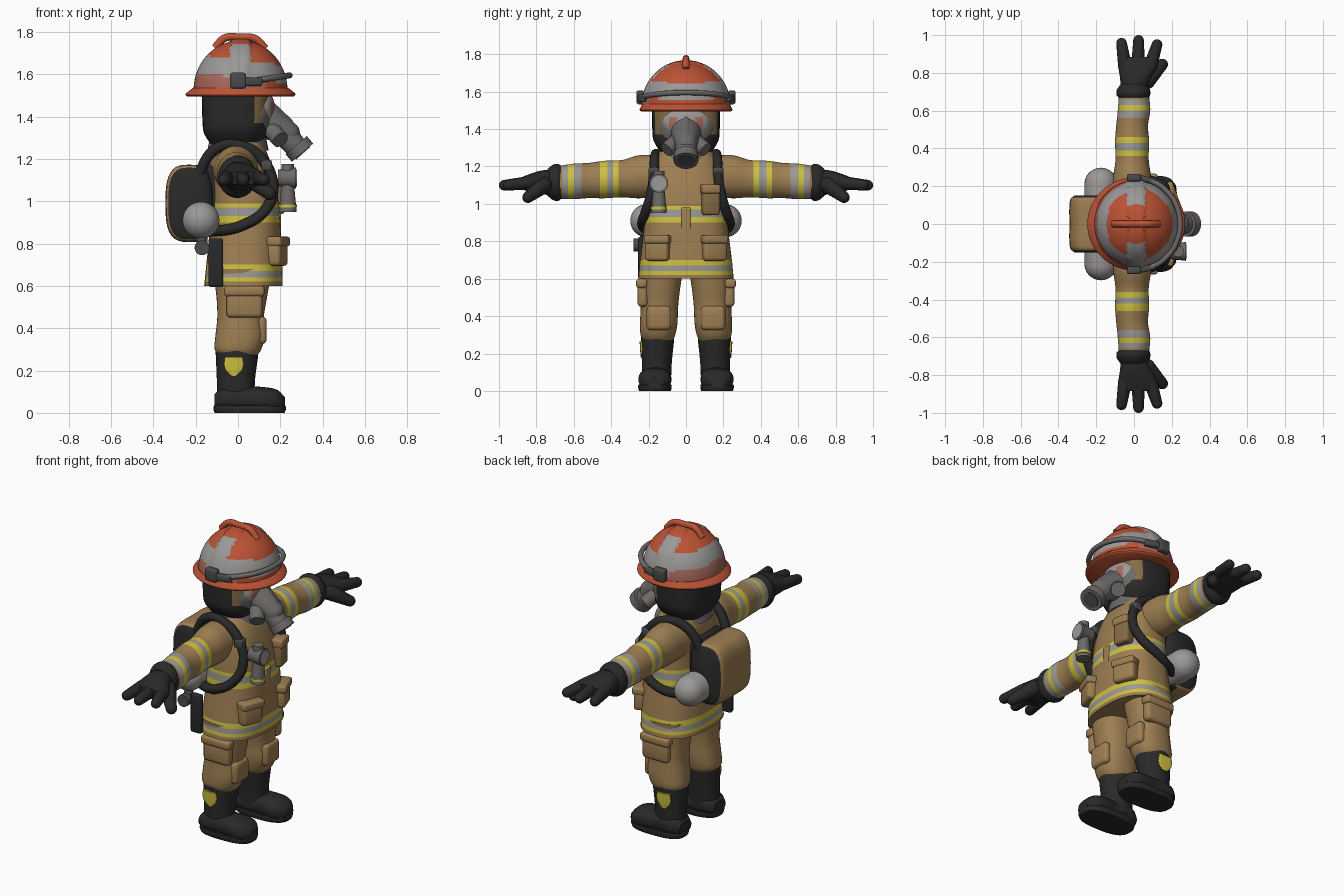
import bpy, bmesh, math
from mathutils import Vector, Matrix

if "Cube" in bpy.data.objects:
    bpy.data.objects.remove(bpy.data.objects["Cube"])

COLOURS = {
    "tan": (.34, .21, .085), "black": (.022, .022, .023), "red": (.5, .085, .035),
    "pink": (.4, .14, .11), "yellow": (.62, .53, .05), "silver": (.33, .32, .31),
    "grey": (.15, .145, .14), "dark grey": (.07, .07, .07), "brown": (.24, .15, .06)}
MATS = {}
for label, rgb in COLOURS.items():
    m = bpy.data.materials.new(label)
    m.use_nodes = True
    m.diffuse_color = (*rgb, 1)
    m.node_tree.nodes["Principled BSDF"].inputs["Base Color"].default_value = (*rgb, 1)
    MATS[label] = m


def finish(name, bm, colour):
    """Turn a bmesh into an object; colour is a name or a rule on face centres."""
    bmesh.ops.recalc_face_normals(bm, faces=bm.faces)
    me = bpy.data.meshes.new(name)
    slots = []
    for f in bm.faces:
        c = colour(f.calc_center_median()) if callable(colour) else colour
        if c not in slots:
            slots.append(c)
            me.materials.append(MATS[c])
        f.material_index = slots.index(c)
    bm.to_mesh(me)
    bm.free()
    ob = bpy.data.objects.new(name, me)
    bpy.context.collection.objects.link(ob)
    bpy.ops.object.select_all(action='DESELECT')
    ob.select_set(True)
    bpy.context.view_layer.objects.active = ob
    bpy.ops.object.shade_smooth_by_angle(angle=math.radians(40))
    return ob


def spline(st, t):
    """Smooth interpolation of stations (t, values...)."""
    i = max(k for k in range(len(st) - 1) if st[k][0] <= t + 1e-9)
    def slope(k, j):
        a, b = st[max(k - 1, 0)], st[min(k + 1, len(st) - 1)]
        return (b[j] - a[j]) / (b[0] - a[0])
    h = st[i + 1][0] - st[i][0]
    u = (t - st[i][0]) / h
    return [(2*u**3 - 3*u*u + 1) * st[i][j] + (3*u*u - 2*u**3) * st[i + 1][j]
            + h * ((u**3 - 2*u*u + u) * slope(i, j) + (u**3 - u*u) * slope(i + 1, j))
            for j in range(1, 5)]


def loft(name, axis, st, colour, e=2.0, n=40, step=.01, side=1):
    """Superellipse sections along an axis; stations are (t, centre a, b, radius a, b)."""
    bm = bmesh.new()
    count = max(2, round((st[-1][0] - st[0][0]) / step))
    rings = []
    for k in range(count + 1):
        t = st[0][0] + (st[-1][0] - st[0][0]) * k / count
        a, b, ra, rb = spline(st, t)
        ring = []
        for i in range(n):
            c, s = math.cos(math.tau * i / n), math.sin(math.tau * i / n)
            p = a + ra * math.copysign(abs(c) ** (2 / e), c)
            q = b + rb * math.copysign(abs(s) ** (2 / e), s)
            x, y, z = {"x": (t, p, q), "y": (p, t, q), "z": (p, q, t)}[axis]
            ring.append(bm.verts.new((x, y * side, z)))
        rings.append(ring)
    for r, s in zip(rings, rings[1:]):
        for i in range(n):
            bm.faces.new((r[i], r[(i + 1) % n], s[(i + 1) % n], s[i]))
    bm.faces.new(rings[0])
    bm.faces.new(rings[-1])
    return finish(name, bm, colour)


def box(name, loc, size, colour, bevel=.015, yaw=0, pitch=0):
    bm = bmesh.new()
    bmesh.ops.create_cube(bm, size=1)
    bmesh.ops.scale(bm, vec=size, verts=bm.verts)
    bmesh.ops.bevel(bm, geom=bm.edges[:], offset=bevel, segments=3, affect='EDGES', profile=.5)
    bm.transform(Matrix.Translation(loc) @ Matrix.Rotation(yaw, 4, 'Z') @ Matrix.Rotation(pitch, 4, 'Y'))
    return finish(name, bm, colour)


def ball(name, loc, radii, colour):
    bm = bmesh.new()
    bmesh.ops.create_uvsphere(bm, u_segments=32, v_segments=20, radius=1)
    bm.transform(Matrix.Translation(loc) @ Matrix.Diagonal((*radii, 1)))
    return finish(name, bm, colour)


def rod(name, p, q, r, colour, r2=None, rounded=True):
    """Capsule or cone from p to q."""
    p, q, bm = Vector(p), Vector(q), bmesh.new()
    d, r2 = q - p, r if r2 is None else r2
    if rounded:
        bmesh.ops.create_uvsphere(bm, u_segments=24, v_segments=15, radius=1)
        for v in bm.verts:
            v.co = v.co * r2 + Vector((0, 0, d.length)) if v.co.z > 0 else v.co * r
    else:
        bmesh.ops.create_cone(bm, cap_ends=True, segments=28, radius1=r, radius2=r2, depth=d.length)
        bmesh.ops.translate(bm, vec=(0, 0, d.length / 2), verts=bm.verts)
    bm.transform(Matrix.Translation(p) @ d.to_track_quat('Z', 'Y').to_matrix().to_4x4())
    return finish(name, bm, colour)


def tube(name, pts, r, colour):
    cu = bpy.data.curves.new(name, 'CURVE')
    cu.dimensions, cu.bevel_depth, cu.bevel_resolution, cu.use_fill_caps = '3D', r, 4, True
    sp = cu.splines.new('BEZIER')
    sp.bezier_points.add(len(pts) - 1)
    for b, p in zip(sp.bezier_points, pts):
        b.co = p
        b.handle_left_type = b.handle_right_type = 'AUTO'
    ob = bpy.data.objects.new(name, cu)
    bpy.context.collection.objects.link(ob)
    cu.materials.append(MATS[colour])
    bpy.ops.object.select_all(action='DESELECT')
    ob.select_set(True)
    bpy.context.view_layer.objects.active = ob
    bpy.ops.object.convert(target='MESH')
    bpy.ops.object.shade_smooth()


def bands(v, table, base="tan"):
    return next((c for lo, hi, c in table if lo < v < hi), base)


# Jacket with reflective bands, and collar
JACKET = [(.62, .64, "yellow"), (.64, .67, "silver"), (.67, .70, "yellow"),
          (.90, .93, "yellow"), (.93, .97, "silver"), (.97, .99, "yellow")]
loft("jacket", "z", [(.6, .025, 0, .185, .255), (.7, .03, 0, .18, .245), (.9, .035, 0, .165, .222),
     (1.05, .03, 0, .155, .215), (1.18, .01, 0, .145, .2), (1.26, 0, 0, .125, .155),
     (1.3, 0, 0, .11, .12)], lambda c: bands(c.z, JACKET), e=2.5, n=56)
loft("collar", "z", [(1.24, 0, 0, .145, .15), (1.29, 0, 0, .135, .14), (1.33, 0, 0, .13, .135)], "grey")
box("jacket_closure", (.193, 0, .8), (.02, .05, .36), lambda c: bands(c.z, JACKET), .006)

# Arms, gloves, legs and boots, one of each per side
SLEEVE = [(.36, .39, "yellow"), (.39, .425, "silver"), (.425, .46, "yellow"),
          (.56, .6, "silver"), (.6, .63, "yellow"), (.63, .66, "silver")]
for s, side in ((1, "left"), (-1, "right")):
    loft(side + "_sleeve", "y", [(.1, -.01, 1.15, .11, .11), (.25, -.01, 1.145, .1, .115),
         (.34, -.01, 1.135, .088, .1), (.44, -.01, 1.13, .09, .1), (.52, -.01, 1.125, .084, .094),
         (.6, 0, 1.12, .086, .095), (.68, 0, 1.115, .08, .088)],
         lambda c: bands(abs(c.y), SLEEVE), side=s)
    loft(side + "_glove_cuff", "y", [(.66, 0, 1.115, .07, .08), (.68, -.003, 1.115, .088, .098),
         (.71, -.003, 1.115, .088, .095), (.74, 0, 1.115, .07, .072)], "black", side=s)
    loft(side + "_palm", "y", [(.71, 0, 1.115, .068, .07), (.78, .01, 1.115, .085, .062),
         (.84, .022, 1.112, .105, .046), (.885, .025, 1.11, .1, .03)], "black", side=s, e=2.3)
    for i, (x0, x1, y1) in enumerate(((-.048, -.066, .957), (.022, .024, .972), (.088, .122, .95))):
        rod(f"{side}_finger_{i + 1}", (x0, s * .84, 1.112), (x1, s * y1, 1.1), .037, "black", .028)
    rod(side + "_thumb", (.07, s * .76, 1.1), (.15, s * .845, 1.035), .045, "black", .03)

    loft(side + "_trouser_leg", "z", [(.27, 0, .15, .09, .08), (.3, 0, .15, .11, .093),
         (.36, .01, .146, .117, .1), (.45, .012, .142, .11, .1), (.55, .018, .137, .12, .106),
         (.68, .02, .13, .14, .12)], "tan", side=s, e=2.3)
    box(side + "_thigh_pocket", (.03, s * .232, .52), (.17, .055, .14), "tan", .02)
    box(side + "_thigh_flap", (.03, s * .237, .575), (.19, .06, .05), "tan", .015)
    box(side + "_knee_pad", (.108, s * .145, .39), (.055, .13, .13), "tan", .022)
    loft(side + "_boot_shaft", "z", [(.05, -.01, .158, .09, .078), (.15, -.01, .156, .09, .08),
         (.27, -.005, .152, .1, .088), (.3, -.005, .152, .101, .089)], "black", side=s)
    loft(side + "_boot_foot", "x", [(-.11, .162, .055, .055, .035), (-.07, .162, .065, .08, .055),
         (.05, .165, .065, .08, .06), (.14, .166, .062, .088, .058), (.19, .166, .056, .075, .05),
         (.222, .166, .045, .04, .028)], "black", side=s, e=2.4)
    loft(side + "_boot_sole", "z", [(0, .055, .166, .165, .085), (.02, .055, .166, .172, .09),
         (.035, .055, .166, .168, .088)], "black", side=s, e=2.7)
    loft(side + "_boot_badge", "z", [(.175, -.02, .234, .012, .007), (.2, -.02, .236, .038, .008),
         (.23, -.02, .238, .046, .008), (.265, -.02, .24, .042, .008)], "yellow", side=s, e=4)

    # Jacket pockets and harness strap
    box(side + "_jacket_pocket", (.185, s * .15, .755), (.07, .13, .12), "tan", .018, yaw=s * .35)
    box(side + "_pocket_flap", (.19, s * .15, .81), (.075, .14, .045), "tan", .012, yaw=s * .35)
    tube(side + "_harness_strap", [(-.2, s * .12, 1.1), (-.1, s * .15, 1.25), (.02, s * .165, 1.26),
         (.12, s * .17, 1.19), (.165, s * .185, 1.06), (.13, s * .215, .96),
         (.03, s * .235, .89), (-.1, s * .19, .86), (-.2, s * .12, .87)], .026, "black")
    box(side + "_strap_buckle", (.135, s * .172, 1.17), (.05, .055, .05), "dark grey", .01)

# Hooded head, visor and breathing mask
loft("hood", "z", [(1.27, -.01, 0, .12, .13), (1.32, -.012, 0, .148, .165), (1.36, -.012, 0, .155, .178),
     (1.52, -.012, 0, .16, .182)], lambda c: "brown" if c.x > .075 and c.z > 1.37 else "black", e=2.8)
ball("visor_frame", (.085, 0, 1.41), (.078, .152, .125), "grey")
ball("visor", (.105, 0, 1.435), (.07, .13, .1),
     lambda c: "pink" if .04 < abs(c.y) < .09 and 1.4 < c.z < 1.47 else "silver")
rod("mask_body", (.1, 0, 1.4), (.235, 0, 1.32), .095, "grey", .058)
rod("mask_ridge", (.14, 0, 1.46), (.235, 0, 1.37), .025, "grey")
rod("mask_outlet", (.2, 0, 1.34), (.285, 0, 1.245), .06, "grey", .052, rounded=False)
rod("outlet_rim", (.275, 0, 1.265), (.305, 0, 1.23), .066, "grey", rounded=False)
rod("outlet_hole", (.3, 0, 1.236), (.308, 0, 1.227), .045, "dark grey", rounded=False)
for s, side in ((1, "left"), (-1, "right")):
    rod(side + "_mask_valve", (.16, s * .05, 1.335), (.2, s * .105, 1.29), .04, "grey", rounded=False)


# Helmet: ridged dome, brim, crest, rail and side clips
def helmet_colour(c):
    if abs(c.x - .01) < .05 and c.z > 1.56:
        return "silver" if abs(c.y) > .1 else "red"
    if 1.585 < c.z + .12 * c.x < 1.67:
        return "silver"
    return "pink" if c.z < 1.62 and c.x < .13 else "red"


bm = bmesh.new()
bmesh.ops.create_uvsphere(bm, u_segments=80, v_segments=48, radius=1)
bmesh.ops.delete(bm, geom=[v for v in bm.verts if v.co.z < -.01], context='VERTS')
for v in bm.verts:
    v.co *= 1.035 if abs(v.co.x) < .2 else 1
bm.transform(Matrix.Translation((.012, 0, 1.525)) @ Matrix.Diagonal((.222, .23, .235, 1)))
finish("helmet_dome", bm, helmet_colour)
loft("helmet_brim", "z", [(1.494, .012, 0, .25, .24), (1.502, .012, 0, .259, .248),
     (1.512, .012, 0, .255, .245), (1.535, .012, 0, .226, .232)], "red", step=.004, n=64)
tube("helmet_crest", [(-.11, 0, 1.725), (-.06, 0, 1.772), (.01, 0, 1.774), (.08, 0, 1.768), (.13, 0, 1.72)],
     .018, "red")
tube("helmet_rail", [(.012 + .232 * math.cos(a), .242 * math.sin(a), 1.56 + .035 * math.cos(a))
     for a in [math.pi * (k / 8 - .5) for k in range(9)]], .014, "grey")
for s, side in ((1, "left"), (-1, "right")):
    box(side + "_helmet_clip", (0, s * .245, 1.57), (.075, .04, .075), "dark grey", .012)
    box(side + "_clip_arm", (.07, s * .235, 1.565), (.09, .03, .04), "dark grey", .01, yaw=-s * .25)

# Breathing pack with cross tank
loft("pack_shell", "y", [(-.15, -.23, .99, .085, .155), (-.13, -.23, .99, .108, .178),
     (0, -.23, .99, .112, .182), (.13, -.23, .99, .108, .178), (.15, -.23, .99, .085, .155)],
     lambda c: "black" if abs(c.y) > .138 or c.x > -.19 else "tan", e=3)
box("pack_backplate", (-.13, 0, 1.0), (.09, .24, .34), "black", .03)
rod("air_tank", (-.175, -.21, .91), (-.175, .21, .91), .088, "silver")
rod("tank_valve", (-.17, -.235, .78), (-.17, -.28, .78), .035, "dark grey", rounded=False)
rod("valve_stem", (-.17, -.235, .78), (-.17, -.21, .85), .025, "dark grey")
box("hanging_strap", (-.105, -.238, .71), (.07, .035, .23), "black", .012)

# Chest torch and radio pouch
rod("torch_body", (.235, -.145, .95), (.235, -.145, 1.08), .042,
    lambda c: "grey", .03, rounded=False)
rod("torch_ring", (.235, -.145, .97), (.235, -.145, .985), .044, "yellow", rounded=False)
rod("torch_head", (.19, -.145, 1.11), (.275, -.145, 1.11), .04, "grey", .05, rounded=False)
rod("torch_lens", (.272, -.145, 1.11), (.279, -.145, 1.11), .04, "silver", rounded=False)
rod("torch_cap", (.235, -.145, 1.14), (.235, -.145, 1.175), .03, "grey", rounded=False)
box("radio_pouch", (.18, .13, 1.02), (.07, .095, .16), "brown", .014, yaw=.2)
box("radio_pouch_flap", (.185, .13, 1.08), (.075, .1, .05), "tan", .012, yaw=.2)
